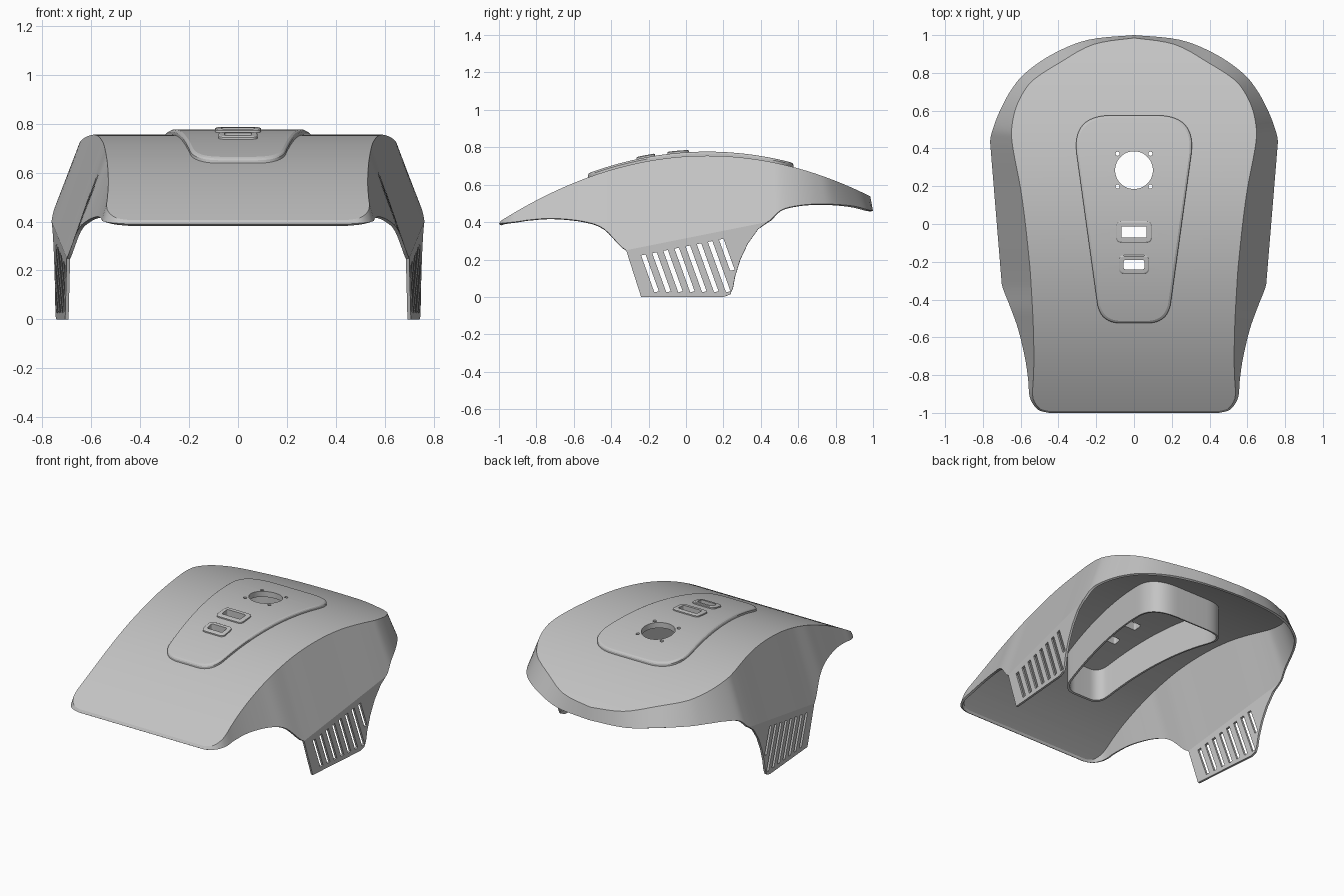
import bpy, bmesh, math
from mathutils import Vector

if "Cube" in bpy.data.objects:
    bpy.data.objects.remove(bpy.data.objects["Cube"])

grey = bpy.data.materials.new("light_grey")
grey.use_nodes = True
grey.diffuse_color = (0.55, 0.55, 0.55, 1)
grey.node_tree.nodes["Principled BSDF"].inputs["Base Color"].default_value = (0.55, 0.55, 0.55, 1)


def crown(y):
    """Height of the arched top at depth y."""
    return 0.755 - 0.286 * (y - 0.1135) ** 2


def spline(pts, n):
    """Catmull-Rom curve through tuples of any length."""
    out = []
    for i in range(len(pts) - 1):
        p = [Vector(pts[max(0, min(len(pts) - 1, i + k))]) for k in (-1, 0, 1, 2)]
        for j in range(n):
            t = j / n
            out.append(0.5 * (2 * p[1] + (p[2] - p[0]) * t
                              + (2 * p[0] - 5 * p[1] + 4 * p[2] - p[3]) * t * t
                              + (3 * p[1] - p[0] - 3 * p[2] + p[3]) * t ** 3))
    return out + [Vector(pts[-1])]


def finish(name, bm):
    bmesh.ops.remove_doubles(bm, verts=bm.verts, dist=0.0003)
    bmesh.ops.recalc_face_normals(bm, faces=bm.faces)
    me = bpy.data.meshes.new(name)
    bm.to_mesh(me)
    bm.free()
    me.materials.append(grey)
    ob = bpy.data.objects.new(name, me)
    bpy.context.collection.objects.link(ob)
    return ob


def face(bm, *pts):
    return bm.faces.new([bm.verts.new(p) for p in pts])


def grid(bm, rows):
    """Skin neighbouring rows of points with quads."""
    for a, b in zip(rows, rows[1:]):
        for i in range(len(a) - 1):
            face(bm, a[i], a[i + 1], b[i + 1], b[i])


def half_outline(y1, y0, w1, w0, d1, d0, inset=0.0):
    """Right half of a rounded trapezoid, back to front."""
    y1, y0, w1, w0 = y1 - inset, y0 + inset, w1 - inset, w0 - inset
    d1, d0 = d1 - inset * 0.7, d0 - inset * 0.7
    path = [Vector(p) for p in ((0, y1), (w1, y1), (w0, y0), (0, y0))]
    pts = []
    for k, d in ((1, d1), (2, d0)):
        c = path[k]
        a = c + (path[k - 1] - c).normalized() * d
        b = c + (path[k + 1] - c).normalized() * d
        pts += [a * (1 - t) ** 2 + c * 2 * t * (1 - t) + b * t * t
                for t in [i / 12 for i in range(13)]]
        if k == 1:
            end = path[2] + (path[1] - path[2]).normalized() * d0
            pts += [b.lerp(end, i / 16) for i in range(1, 16)]
    return pts


def full(half):
    return half + [Vector((-p.x, p.y)) for p in reversed(half)]


def slab(name, shape, profile, capped=True):
    """Loft insets of an outline that follow the arched top."""
    bm = bmesh.new()
    rings = [[(p.x, p.y, crown(p.y) + off) for p in full(half_outline(*shape, inset))]
             for inset, off in profile]
    if not capped:
        rings.append(rings[0])
    grid(bm, [r + r[:1] for r in rings])
    if capped:
        for r in (rings[0], rings[-1]):
            n = len(r)
            for i in range(n // 2 - 1):
                face(bm, r[i], r[i + 1], r[n - 2 - i], r[n - 1 - i])
    return finish(name, bm)


# Shell stations, back to front: top crease x, y, then lower edge x, y, z
stations = [
    (0, .985, 0, 1, .46), (.217, .95, .243, .975, .465), (.40, .85, .43, .90, .485),
    (.53, .765, .575, .80, .495), (.59, .69, .65, .71, .497), (.63, .60, .705, .61, .49),
    (.648, .50, .745, .51, .465), (.645, .43, .762, .435, .40), (.63, .34, .754, .34, .376),
    (.60, .185, .742, .185, .347), (.575, 0, .727, 0, .311), (.552, -.22, .708, -.22, .269),
    (.545, -.32, .70, -.32, .25), (.538, -.44, .655, -.44, .365), (.533, -.55, .614, -.555, .405),
    (.53, -.71, .577, -.71, .42), (.533, -.82, .56, -.83, .413), (.537, -.89, .555, -.90, .403),
    (.53, -.935, .54, -.945, .398), (.50, -.975, .505, -.985, .394), (.45, -.99, .45, -1, .39)]
STEP = 5
curve = spline(stations, STEP)
leg_a, leg_b = 7 * STEP, 12 * STEP


def leg_x(y):
    return 0.70 + (y + 0.32) * 0.0821


crease, lower = [], []
for i, (cx, cy, lx, ly, lz) in enumerate(curve):
    if leg_a <= i <= leg_b:
        lx, lz = leg_x(ly), 0.25 + (ly + 0.32) * 0.2
    crease.append((cx, cy, crown(cy)))
    lower.append((lx, ly, lz))

# Rear edge of each leg, from the hip down to the foot
leg_back = [(.435, .401), (.385, .362), (.33, .285), (.29, .2), (.262, .11),
            (.25, .045), (.235, .013), (.2, 0)]
leg_rows = [lower[leg_a:leg_b + 1]]
for yb, zb in leg_back[1:]:
    f = zb / leg_back[0][1]
    yf, zf = -0.24 - 0.08 * f, 0.25 * f
    row = []
    for p in leg_rows[0]:
        s = (p[1] + 0.32) / 0.755
        y = yf + (yb - yf) * s
        row.append((leg_x(y), y, zf + (zb - zf) * s))
    leg_rows.append(row)


def mirrored(row):
    return [(-p[0], p[1], p[2]) for p in row]


bm = bmesh.new()
grid(bm, list(zip(crease, mirrored(crease))))
grid(bm, [crease, lower])
grid(bm, [mirrored(lower), mirrored(crease)])
grid(bm, leg_rows)
grid(bm, [mirrored(r) for r in reversed(leg_rows)])
face(bm, crease[-1], mirrored(crease)[-1], mirrored(lower)[-1], lower[-1])
shell = finish("shell", bm)
if sum(p.normal.z * p.area for p in shell.data.polygons) < 0:
    shell.data.flip_normals()
thick = shell.modifiers.new("thickness", "SOLIDIFY")
thick.thickness = 0.014
thick.offset = -1
thick.use_even_offset = True

# Raised console, its inner skirt, and the two window frames
PAD = (.575, -.525, .332, .18, .21, .11)
FRAME_A = (.015, -.1, .095, .095, .03, .03)
FRAME_B = (-.165, -.265, .08, .08, .03, .03)
pad = slab("console", PAD, [(0, -.008), (0, .012), (.004, .018), (.012, .022)])
skirt = slab("console_skirt", PAD, [(.04, -.008), (.04, -.22), (.052, -.22), (.052, -.008)], False)
frames = [slab(n, s, [(0, .015), (0, .03), (.006, .034)])
          for n, s in (("large_window_frame", FRAME_A), ("small_window_frame", FRAME_B))]

# Cutter prisms for console openings and leg slots
bm = bmesh.new()


def prism(pts, vec):
    f = face(bm, *pts)
    ext = bmesh.ops.extrude_face_region(bm, geom=[f], use_keep_orig=True)
    bmesh.ops.translate(bm, vec=vec, verts=[v for v in ext["geom"] if isinstance(v, bmesh.types.BMVert)])


def round_hole(x, y, r, n):
    prism([(x + r * math.cos(a), y + r * math.sin(a), .55)
           for a in [math.tau * i / n for i in range(n)]], (0, 0, .4))


round_hole(0, .285, .1, 48)
for sx in (-1, 1):
    for sy in (-1, 1):
        round_hole(sx * .087, .285 + sy * .087, .011, 16)
for s, wall in ((FRAME_A, .028), (FRAME_B, .025)):
    prism([(p.x, p.y, .55) for p in full(half_outline(*s, wall))], (0, 0, .4))
for i in range(8):
    yt, zt = -.24 + .0595 * i, .222 + .012 * i
    zb = .14 if i == 7 else .025
    yb = yt + (zt - zb) * .36
    prism([(-1, yt, zt), (-1, yt + .024, zt + .005), (-1, yb + .024, zb + .005), (-1, yb, zb)], (2, 0, 0))
cutter = finish("cutter", bm)
cutter.hide_render = True

for ob in [shell, pad, skirt] + frames:
    bpy.ops.object.select_all(action="DESELECT")
    ob.select_set(True)
    bpy.context.view_layer.objects.active = ob
    if ob != skirt:
        cut = ob.modifiers.new("openings", "BOOLEAN")
        cut.operation = "DIFFERENCE"
        cut.solver = "EXACT"
        cut.object = cutter
    for m in list(ob.modifiers):
        bpy.ops.object.modifier_apply(modifier=m.name)
    bpy.ops.object.shade_smooth_by_angle(angle=math.radians(16))
bpy.data.objects.remove(cutter)
